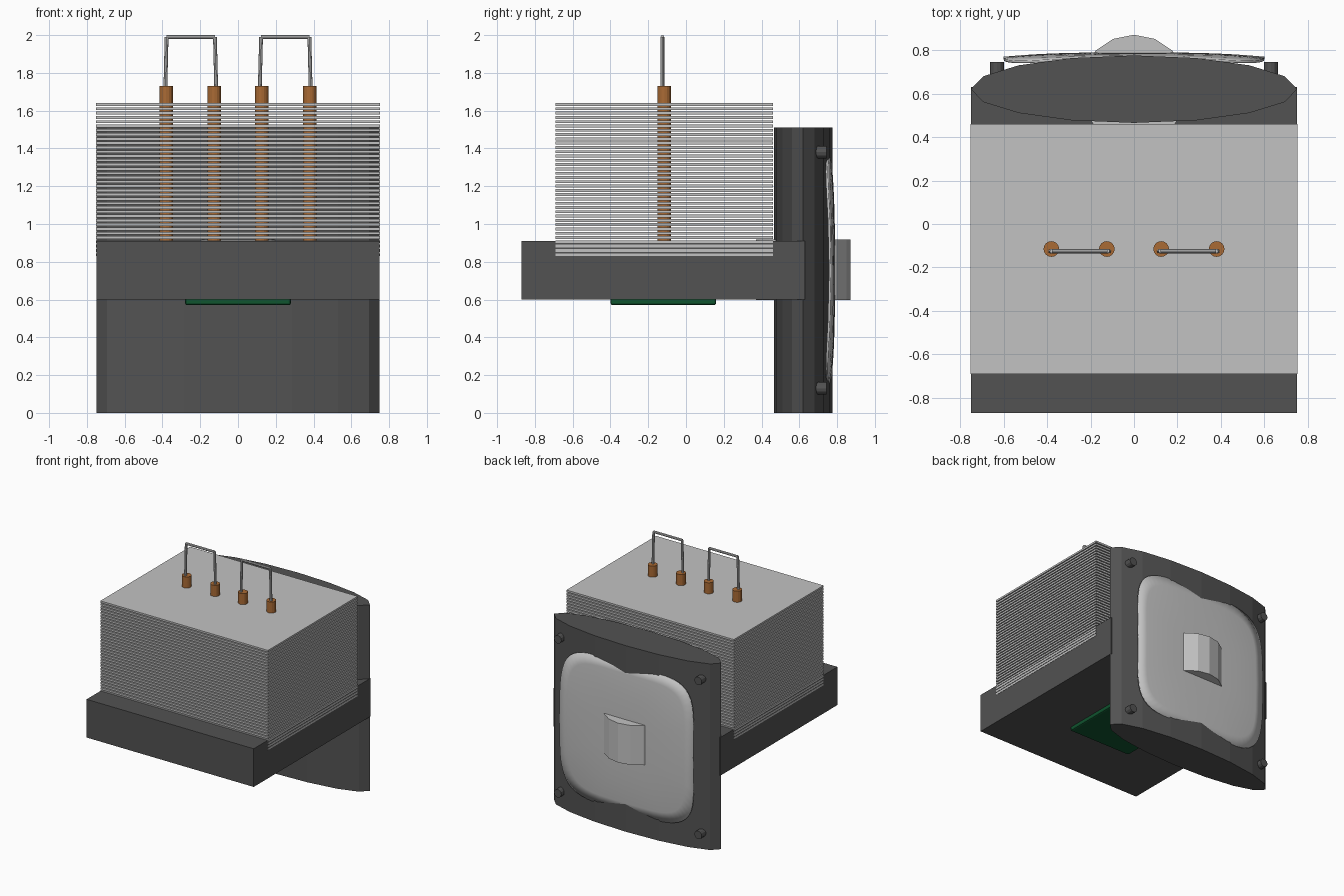
import bpy
import bmesh
from math import cos, sin, pi, copysign
from mathutils import Vector

if "Cube" in bpy.data.objects:
    bpy.data.objects.remove(bpy.data.objects["Cube"], do_unlink=True)


def material(name, rgb):
    m = bpy.data.materials.new(name)
    m.use_nodes = True
    color = (*rgb, 1)
    m.diffuse_color = color
    m.node_tree.nodes["Principled BSDF"].inputs["Base Color"].default_value = color
    return m


DARK = material("dark grey plastic", (0.085, 0.085, 0.085))
LIGHT = material("light grey metal", (0.54, 0.54, 0.54))
COPPER = material("copper", (0.40, 0.145, 0.035))
GREEN = material("circuit green", (0.005, 0.09, 0.028))


def finish(name, bm, mat):
    bmesh.ops.recalc_face_normals(bm, faces=bm.faces)
    mesh = bpy.data.meshes.new(name)
    bm.to_mesh(mesh)
    bm.free()
    mesh.materials.append(mat)
    ob = bpy.data.objects.new(name, mesh)
    bpy.context.collection.objects.link(ob)
    return ob


def add_box(bm, lo, hi):
    lo, hi = Vector(lo), Vector(hi)
    verts = bmesh.ops.create_cube(bm, size=1)["verts"]
    for v in verts:
        v.co = (lo + hi) / 2 + v.co * (hi - lo)


def box(name, lo, hi, mat):
    bm = bmesh.new()
    add_box(bm, lo, hi)
    return finish(name, bm, mat)


def column(name, centre, rx, ry, z0, z1, mat):
    """Upright elliptical prism with 16 sides."""
    bm = bmesh.new()
    verts = bmesh.ops.create_cone(bm, cap_ends=True, segments=16, radius1=1,
                                  radius2=1, depth=z1 - z0)["verts"]
    for v in verts:
        v.co = (centre[0] + rx * v.co.x, centre[1] + ry * v.co.y, (z0 + z1) / 2 + v.co.z)
    return finish(name, bm, mat)


def rod(name, points, radius, mat, sides):
    """Round rod through straight segments."""
    bm = bmesh.new()
    for a, b in zip(points, points[1:]):
        a, b = Vector(a), Vector(b)
        d = b - a
        verts = bmesh.ops.create_cone(bm, cap_ends=True, segments=sides, radius1=radius,
                                      radius2=radius, depth=d.length)["verts"]
        turn = d.to_track_quat("Z", "Y")
        for v in verts:
            v.co = (a + b) / 2 + turn @ v.co
    return finish(name, bm, mat)


# Base block and chip underneath
box("base_block", (-0.75, -0.87, 0.60), (0.75, 0.63, 0.91), DARK)
chip = box("circuit_chip", (-0.28, -0.40, 0.57), (0.28, 0.16, 0.61), GREEN)
bevel = chip.modifiers.new("soft_edges", "BEVEL")
bevel.width = 0.012
bevel.segments = 2

# Stack of cooling fins
bm = bmesh.new()
FINS, BOTTOM, TOP, THICK = 36, 0.83, 1.64, 0.015
for i in range(FINS):
    z = BOTTOM + (TOP - THICK - BOTTOM) * i / (FINS - 1)
    add_box(bm, (-0.752, -0.69, z), (0.752, 0.46, z + THICK))
finish("cooling_fins", bm, LIGHT)

# Heat pipes and wire loops on top
for side, label in ((1, "left"), (-1, "right")):
    for x, place in ((0.38, "outer"), (0.125, "inner")):
        column(f"{label}_{place}_heat_pipe", (side * x, -0.115), 0.036, 0.036,
               0.85, 1.73, COPPER)
    loop = [(side * 0.385, -0.125, 1.70), (side * 0.378, -0.125, 1.99),
            (side * 0.122, -0.125, 1.99), (side * 0.115, -0.125, 1.70)]
    rod(f"{label}_wire_loop", loop, 0.010, LIGHT, 8)

# Fan housing with lens-shaped plan, and hub
column("fan_housing", (0, 0.62), 0.75, 0.155, 0, 1.51, DARK)
column("fan_hub", (0, 0.62), 0.25, 0.25, 0.597, 0.917, LIGHT)

# Corner pins on the back of the fan
for x, label in ((0.63, "left"), (-0.63, "right")):
    for z, level in ((0.13, "lower"), (1.38, "upper")):
        rod(f"{label}_{level}_pin", [(x, 0.64, z), (x, 0.745, z)], 0.033, DARK, 12)

# Domed, rounded-square fan cover
bm = bmesh.new()
SIDES, RINGS, HALF, POWER = 48, 8, 0.6, 2 / 5
centre = bm.verts.new((0, 0.783, 0.755))
previous = None
for k in range(1, RINGS + 1):
    ring = []
    for i in range(SIDES):
        a = 2 * pi * i / SIDES
        x = HALF * k / RINGS * copysign(abs(cos(a)) ** POWER, cos(a))
        z = HALF * k / RINGS * copysign(abs(sin(a)) ** POWER, sin(a))
        r = (x * x + z * z) ** 0.5 / HALF
        ring.append(bm.verts.new((x, 0.783 - 0.02 * r ** 3, 0.755 + z)))
    for i in range(SIDES):
        j = (i + 1) % SIDES
        if previous:
            bm.faces.new((previous[i], previous[j], ring[j], ring[i]))
        else:
            bm.faces.new((centre, ring[j], ring[i]))
    previous = ring
cover = finish("fan_cover", bm, LIGHT)
solid = cover.modifiers.new("thickness", "SOLIDIFY")
solid.thickness = 0.012
solid.offset = 0
bpy.context.view_layer.objects.active = cover
cover.select_set(True)
bpy.ops.object.shade_smooth_by_angle()
